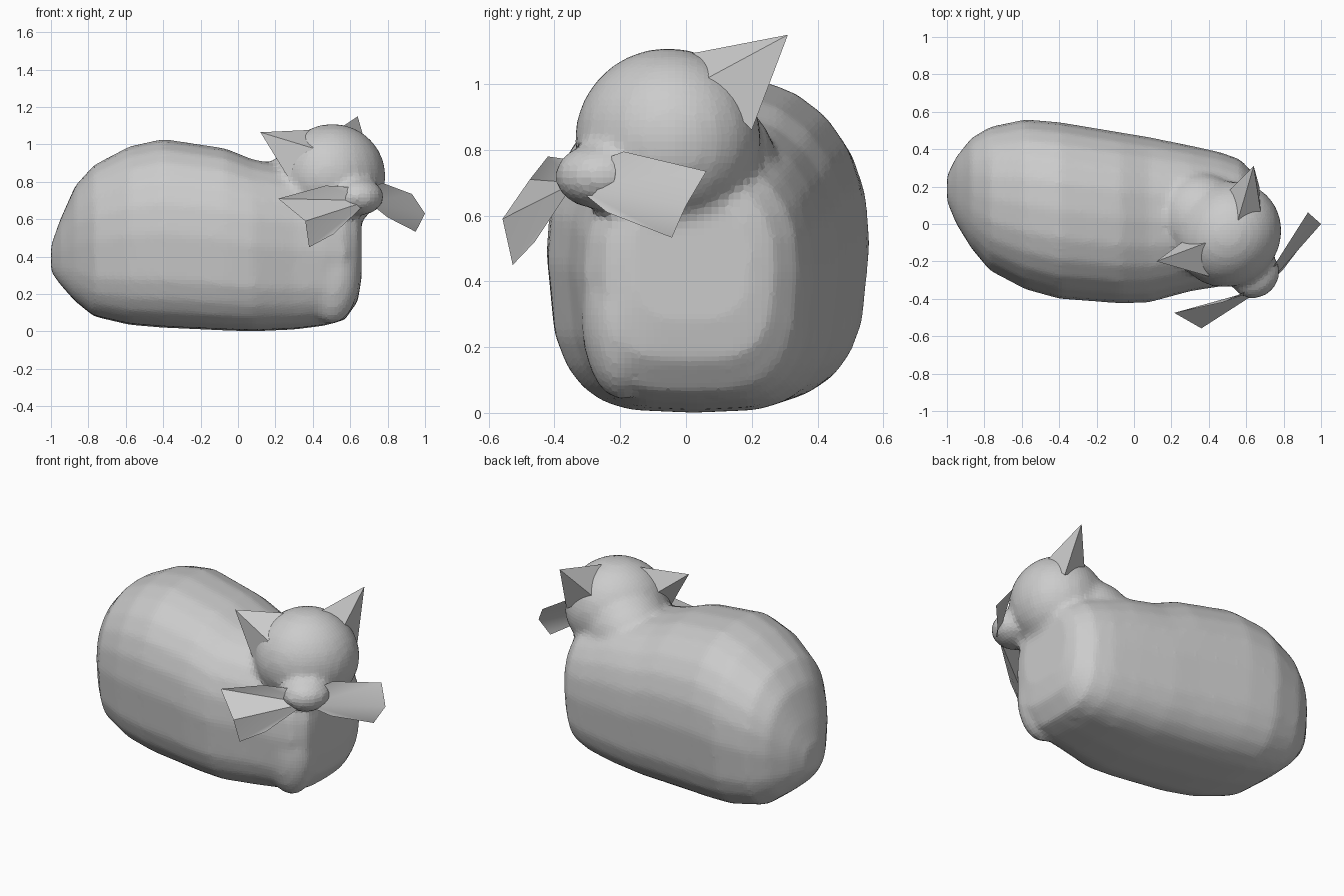
import bpy, bmesh, math
from mathutils import Vector

if "Cube" in bpy.data.objects:
    bpy.data.objects.remove(bpy.data.objects["Cube"])


def make_object(name, bm):
    bmesh.ops.recalc_face_normals(bm, faces=bm.faces[:])
    me = bpy.data.meshes.new(name)
    bm.to_mesh(me)
    bm.free()
    ob = bpy.data.objects.new(name, me)
    bpy.context.collection.objects.link(ob)
    return ob


def spow(v, e):
    return math.copysign(abs(v) ** e, v)


def loft(bm, rings):
    loops = [[bm.verts.new(p) for p in r] for r in rings]
    for a, b in zip(loops, loops[1:]):
        for i in range(len(a)):
            j = (i + 1) % len(a)
            bm.faces.new((a[i], a[j], b[j], b[i]))
    bm.faces.new(loops[0])
    bm.faces.new(loops[-1])


def section(x, y0, y1, z0, z1, n=24):
    # rounded top, flatter and narrower underside
    pts = []
    for i in range(n):
        a = 2 * math.pi * i / n
        c, s = math.cos(a), math.sin(a)
        e = 0.84 if s > 0 else 0.52
        zc = z0 + (z1 - z0) * 0.5
        y = (y0 + y1) / 2 + (y1 - y0) / 2 * spow(c, e) * (1 + 0.13 * min(s, 0))
        pts.append((x, y, zc + (z1 - z0) / 2 * spow(s, e)))
    return pts


def blob(bm, centre, radii, turn=0):
    from mathutils import Matrix
    m = Matrix.Translation(centre) @ Matrix.Rotation(turn, 4, 'Z') @ Matrix.Diagonal((*radii, 1))
    bmesh.ops.create_uvsphere(bm, u_segments=24, v_segments=14, radius=1, matrix=m)


# loaf-shaped body, lofted from tail end to chest
bm = bmesh.new()
body = [(-1.0, 0.12, 0.26, 0.32, 0.46), (-0.95, 0.0, 0.36, 0.25, 0.60),
        (-0.87, -0.13, 0.46, 0.16, 0.78), (-0.77, -0.25, 0.52, 0.08, 0.89),
        (-0.58, -0.35, 0.56, 0.035, 0.99), (-0.40, -0.40, 0.545, 0.02, 1.03),
        (-0.07, -0.425, 0.49, 0.005, 0.98), (0.08, -0.42, 0.465, 0.0, 0.92),
        (0.30, -0.36, 0.42, 0.01, 0.88), (0.46, -0.335, 0.385, 0.03, 0.82),
        (0.57, -0.31, 0.345, 0.06, 0.78), (0.64, -0.25, 0.27, 0.16, 0.72),
        (0.66, -0.17, 0.2, 0.28, 0.66)]
loft(bm, [section(*s) for s in body])
torso = make_object("body", bm)

# neck, head, muzzle and front legs
bm = bmesh.new()
T = math.radians(-45)
blob(bm, (0.36, 0.03, 0.76), (0.25, 0.24, 0.22), T)
neck = make_object("neck", bm)
bm = bmesh.new()
blob(bm, (0.505, -0.055, 0.83), (0.275, 0.295, 0.28), T)
head = make_object("head", bm)
bm = bmesh.new()
blob(bm, (0.645, -0.265, 0.72), (0.13, 0.14, 0.10), T)
muzzle = make_object("muzzle", bm)
bm = bmesh.new()
for y in (-0.2, 0.1):
    blob(bm, (0.5, y, 0.3), (0.15, 0.12, 0.26))
legs = make_object("front_legs", bm)


# ears: flattened pyramids from the head to a sharp tip
def ear(bm, tip, base):
    t = bm.verts.new(tip)
    b = [bm.verts.new(p) for p in base]
    for i in range(len(b)):
        bm.faces.new((b[i], b[(i + 1) % len(b)], t))
    bm.faces.new(b)


bm = bmesh.new()
ear(bm, (0.64, 0.31, 1.15), [(0.55, 0.0, 1.09), (0.68, 0.05, 1.01),
                            (0.67, 0.2, 0.86), (0.5, 0.17, 0.96)])
ear(bm, (0.12, -0.2, 1.065), [(0.44, -0.08, 1.08), (0.40, -0.28, 0.98),
                             (0.27, -0.24, 0.82), (0.28, -0.08, 0.94)])
ears = make_object("ears", bm)

# fuse the fleshy parts into one smooth skin
bpy.ops.object.select_all(action='DESELECT')
for ob in (torso, neck, head, muzzle, legs):
    ob.select_set(True)
bpy.context.view_layer.objects.active = torso
bpy.ops.object.join()
torso.name = "cat_body"
rm = torso.modifiers.new("fuse", 'REMESH')
rm.mode = 'VOXEL'
rm.voxel_size = 0.022
sm = torso.modifiers.new("blend", 'SMOOTH')
sm.factor = 0.5
sm.iterations = 6

# whisker fans: thin sheets spreading from the muzzle
fans = {
    "whisker_fan_left": [(0.70, -0.34, 0.70), (0.62, -0.35, 0.77), (0.47, -0.42, 0.78),
                         (0.215, -0.475, 0.71), (0.36, -0.558, 0.59),
                         (0.38, -0.527, 0.45), (0.51, -0.46, 0.52)],
    "whisker_fan_right": [(0.70, -0.34, 0.69), (0.71, -0.28, 0.76), (0.77, -0.19, 0.795),
                          (0.93, 0.062, 0.735), (1.0, 0.0, 0.63),
                          (0.95, -0.043, 0.533), (0.80, -0.24, 0.61)]}
sheets = []
for name, pts in fans.items():
    bm = bmesh.new()
    vs = [bm.verts.new(p) for p in pts]
    hub = vs[0]
    for a, b in zip(vs[1:], vs[2:]):
        bm.faces.new((hub, a, b))
    sheets.append(make_object(name, bm))

for ob in [torso, ears] + sheets:
    bpy.ops.object.select_all(action='DESELECT')
    ob.select_set(True)
    bpy.context.view_layer.objects.active = ob
    if ob is torso:
        bpy.ops.object.shade_smooth()
    else:
        bpy.ops.object.shade_smooth_by_angle(angle=math.radians(50))
